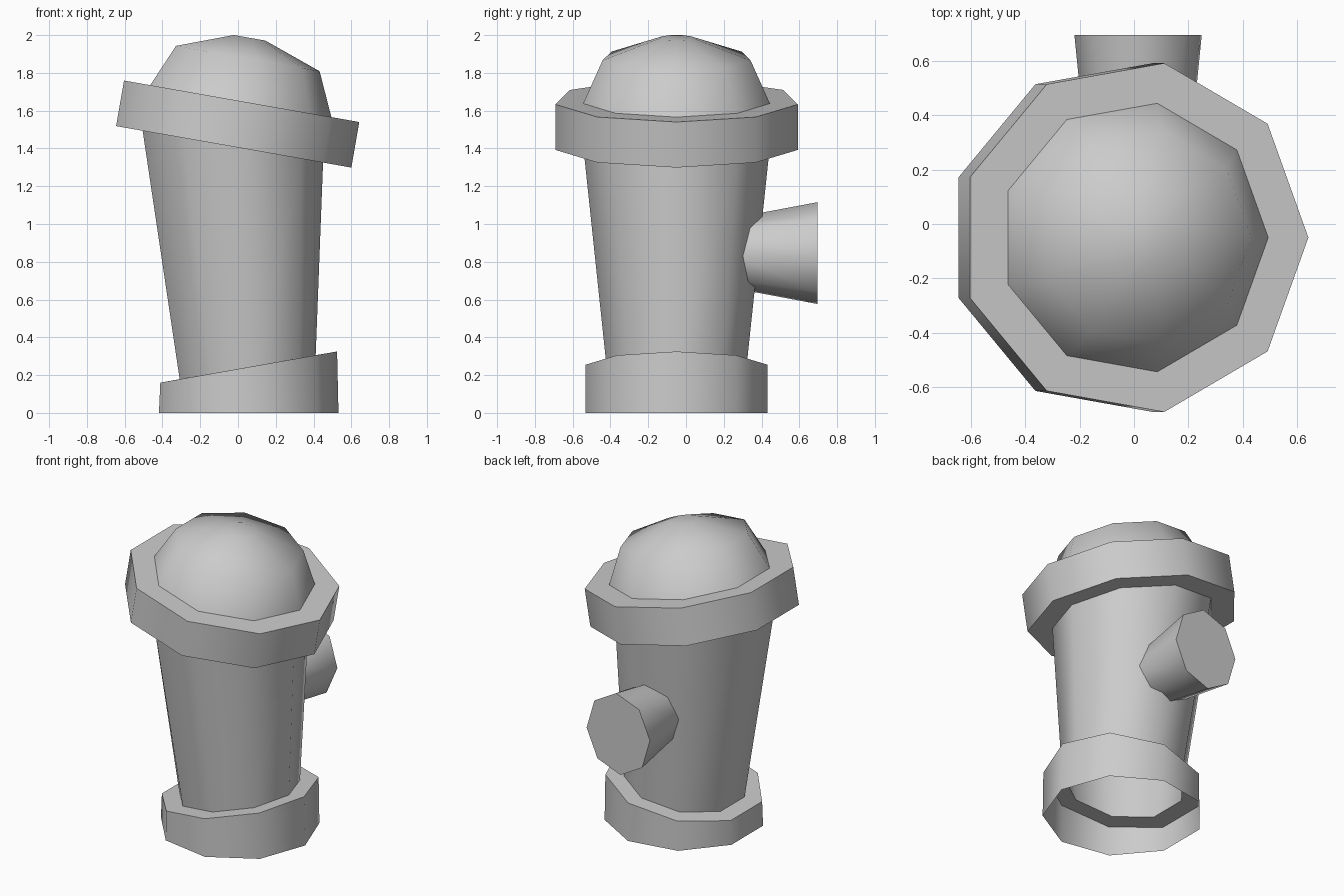
import bpy, bmesh
from math import cos, sin, radians, pi

if "Cube" in bpy.data.objects:
    bpy.data.objects.remove(bpy.data.objects["Cube"])

YC = -0.05  # axis of the barrel in y


def loft(name, rings, cap_end=True):
    """Skin a list of vertex rings into one object with smooth shading."""
    bm = bmesh.new()
    loops = [[bm.verts.new(p) for p in ring] for ring in rings]
    n = len(loops[0])
    for a, b in zip(loops, loops[1:]):
        for i in range(n):
            j = (i + 1) % n
            bm.faces.new((a[i], a[j], b[j], b[i]))
    if cap_end:
        bm.faces.new(loops[-1])
    mesh = bpy.data.meshes.new(name)
    bm.to_mesh(mesh)
    bm.free()
    ob = bpy.data.objects.new(name, mesh)
    bpy.context.collection.objects.link(ob)
    bpy.ops.object.select_all(action='DESELECT')
    ob.select_set(True)
    bpy.context.view_layer.objects.active = ob
    bpy.ops.object.shade_smooth_by_angle(angle=radians(55))
    return ob


def tilted_ring(cx, cz, r, tilt, n=9):
    t = radians(tilt)
    return [(cx + r * cos(a) * cos(t), YC + r * sin(a), cz + r * cos(a) * sin(t))
            for a in (2 * pi * i / n for i in range(n))]


# hydrant barrel: open foot, tilted foot collar, flared body, tilted top collar, dome
profile = [
    (0.042, 0.0, 0.49, 0),
    (0.042, 0.24, 0.49, 10),
    (0.040, 0.24, 0.377, 10),
    (-0.042, 1.412, 0.50, -10),
    (-0.042, 1.412, 0.652, -10),
    (0.0, 1.653, 0.652, -10),
    (0.0, 1.653, 0.502, -10),
    (0.040, 1.878, 0.398, -10),
    (0.059, 1.986, 0.088, -10),
]
loft("hydrant_barrel", [tilted_ring(*p) for p in profile])


# side outlet: flared oval nozzle at the back, pushed into the barrel
def outlet_ring(y, rx, rz, n=8):
    return [(0.015 - rx * cos(a), y, 0.846 + rz * sin(a))
            for a in (2 * pi * i / n + pi + radians(4) for i in range(n))]


loft("side_outlet", [outlet_ring(0.25, 0.19, 0.186), outlet_ring(0.695, 0.235, 0.27)])

# consistent outward normals for the outlet
ob = bpy.data.objects["side_outlet"]
bm = bmesh.new()
bm.from_mesh(ob.data)
bmesh.ops.recalc_face_normals(bm, faces=bm.faces)
bm.to_mesh(ob.data)
bm.free()
